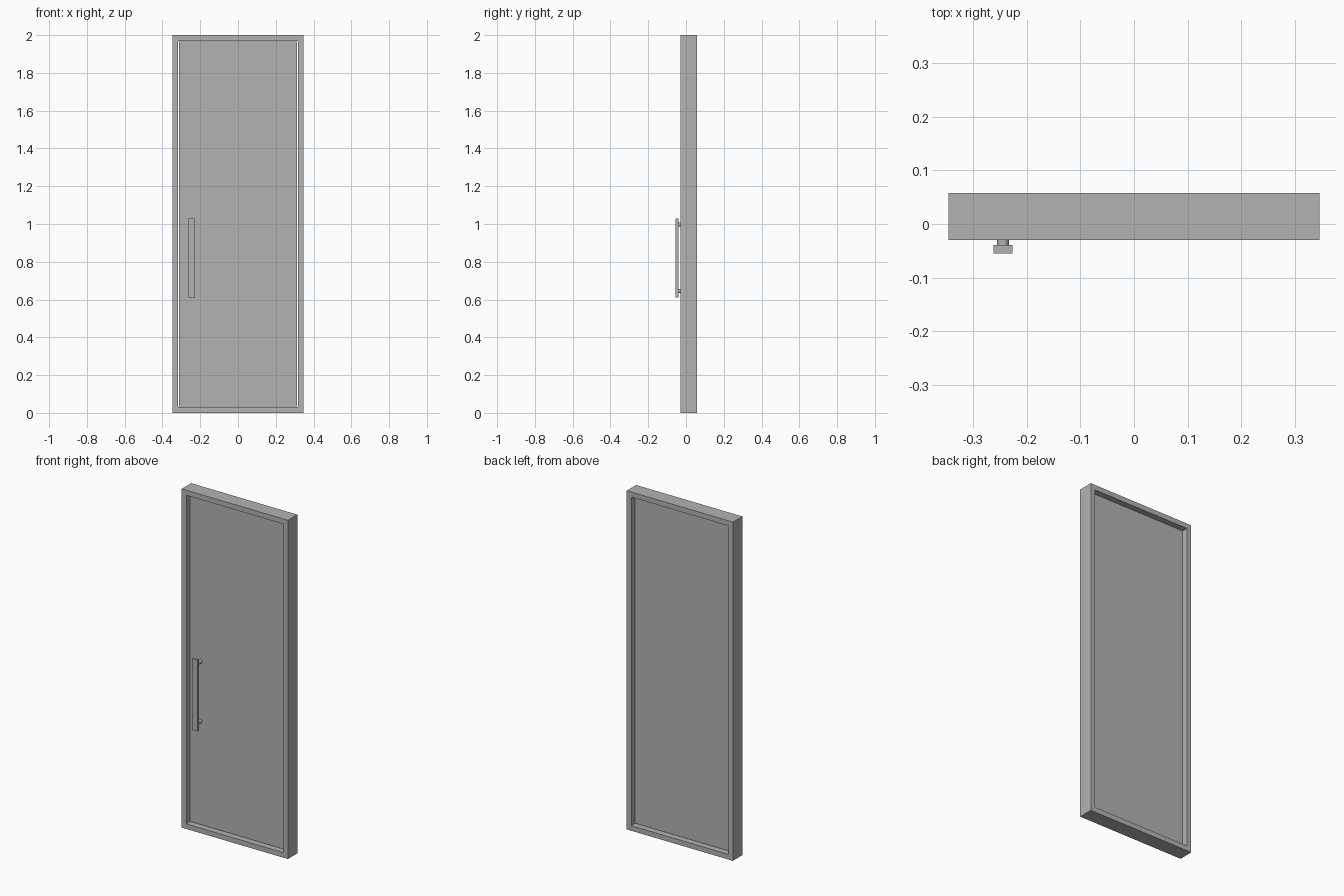
import bpy
import bmesh
from mathutils import Matrix

cube = bpy.data.objects.get("Cube")
if cube:
    bpy.data.objects.remove(cube, do_unlink=True)

grey = bpy.data.materials.new("plain_grey")
grey.use_nodes = True
colour = (0.45, 0.45, 0.45, 1)
grey.diffuse_color = colour
grey.node_tree.nodes["Principled BSDF"].inputs["Base Color"].default_value = colour


def add_object(name, bm):
    mesh = bpy.data.meshes.new(name)
    bmesh.ops.recalc_face_normals(bm, faces=bm.faces)
    bm.to_mesh(mesh)
    bm.free()
    mesh.materials.append(grey)
    obj = bpy.data.objects.new(name, mesh)
    bpy.context.collection.objects.link(obj)
    return obj


def box(name, low, high):
    bm = bmesh.new()
    size = [b - a for a, b in zip(low, high)]
    middle = [(a + b) / 2 for a, b in zip(low, high)]
    bmesh.ops.create_cube(bm, size=1, matrix=Matrix.Translation(middle) @ Matrix.Diagonal((*size, 1)))
    return add_object(name, bm)


half_width, height, border = 0.347, 2.0, 0.03
front, back = -0.03, 0.058

# Door frame: a mitred rectangular ring, extruded through its depth
bm = bmesh.new()


def rectangle(inset):
    x = half_width - inset
    corners = ((-x, inset), (x, inset), (x, height - inset), (-x, height - inset))
    return [bm.verts.new((cx, front, cz)) for cx, cz in corners]


outer, inner = rectangle(0), rectangle(border)
for i in range(4):
    j = (i + 1) % 4
    bm.faces.new((outer[i], outer[j], inner[j], inner[i]))
extruded = bmesh.ops.extrude_face_region(bm, geom=bm.faces[:])["geom"]
bmesh.ops.translate(bm, vec=(0, back - front, 0),
                    verts=[v for v in extruded if isinstance(v, bmesh.types.BMVert)])
add_object("door_frame", bm)

# Door leaf, recessed on both sides with a narrow clearance
edge = border + 0.004
box("door_leaf", (edge - half_width, 0.0, edge), (half_width - edge, 0.028, height - edge))

# Pull handle: flat bar on two round standoffs
handle_x = -0.245
box("handle_bar", (handle_x - 0.018, -0.055, 0.61), (handle_x + 0.018, -0.039, 1.03))
for name, z in (("handle_post_lower", 0.645), ("handle_post_upper", 0.997)):
    bm = bmesh.new()
    place = Matrix.Translation((handle_x, -0.019, z)) @ Matrix.Rotation(1.5707963, 4, "X")
    bmesh.ops.create_cone(bm, cap_ends=True, segments=24, radius1=0.011, radius2=0.011,
                          depth=0.042, matrix=place)
    post = add_object(name, bm)
    bpy.ops.object.select_all(action="DESELECT")
    post.select_set(True)
    bpy.context.view_layer.objects.active = post
    bpy.ops.object.shade_smooth_by_angle()
